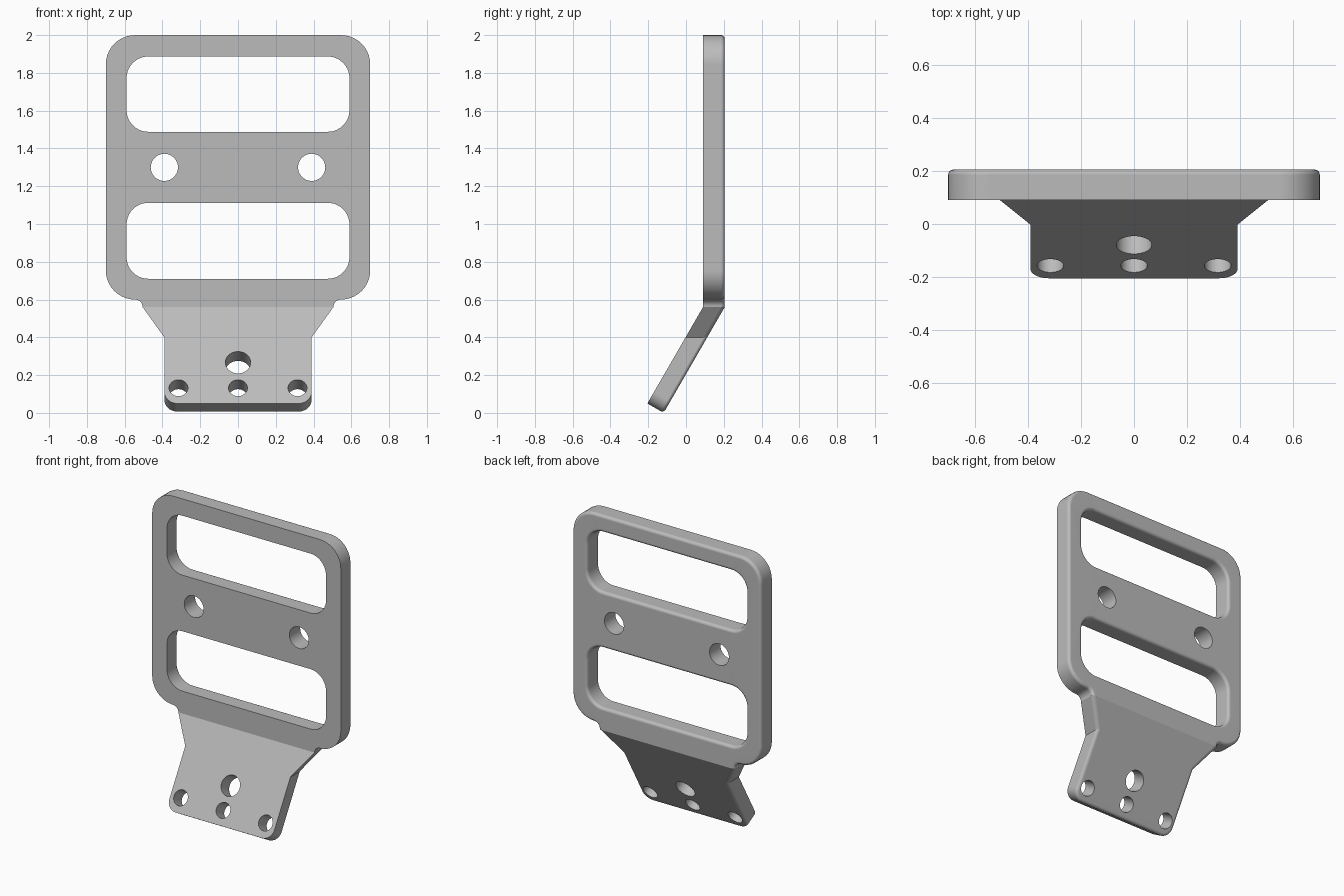
import bpy
import bmesh
from math import sin, cos, tan, pi, radians
from mathutils import Vector

cube = bpy.data.objects.get("Cube")
if cube:
    bpy.data.objects.remove(cube)

FRONT_Y, THICK, ROUND = 0.09, 0.115, 0.02
BEND_Z, TILT = 0.56, radians(30)


def unbent(z):
    """Height on the flat blank of a tab point that ends up at height z."""
    return BEND_Z - (BEND_Z - z) / cos(TILT)


def arc(x, z, r, start, end, steps=10):
    angles = [radians(start + (end - start) * i / steps) for i in range(steps + 1)]
    return [Vector((x + r * cos(a), z + r * sin(a))) for a in angles]


def clean(points):
    return [p for i, p in enumerate(points) if (p - points[i - 1]).length > 1e-4]


def slot(half, low, high, r):
    pts = []
    for i, (sx, z) in enumerate([(1, high - r), (-1, high - r), (-1, low + r), (1, low + r)]):
        pts += arc(sx * (half - r), z, r, i * 90, i * 90 + 90)
    return clean(pts)[::-1]


def circle(x, z, r):
    return clean(arc(x, z, r, 0, -360, 40))


def inset(points, dist):
    """Move a loop towards its left, into the material."""
    out = []
    for i, p in enumerate(points):
        a = (p - points[i - 1]).normalized()
        b = (points[(i + 1) % len(points)] - p).normalized()
        n1, n2 = Vector((-a.y, a.x)), Vector((-b.y, b.x))
        out.append(p + (n1 + n2) * dist / (1 + n1.dot(n2)))
    return out


# Outline of the flat blank: right half from bottom to top, then mirrored
half = arc(0.32, unbent(0.05) + 0.07, 0.07, 270, 360)
half.append(Vector((0.39, unbent(0.4))))
half += arc(0.545, 0.56, 0.04, 180, 90)
half += arc(0.545, 0.755, 0.155, 270, 360)
half += arc(0.545, 1.845, 0.155, 0, 90)
outline = clean(half + [Vector((-p.x, p.y)) for p in reversed(half)])

rounded = [outline, slot(0.59, 0.71, 1.112, 0.115), slot(0.59, 1.488, 1.887, 0.115)]
plain = [circle(x, 1.3, 0.072) for x in (-0.39, 0.39)]
plain += [circle(x, unbent(0.132), 0.05) for x in (-0.315, 0, 0.315)]
plain.append(circle(0, unbent(0.267), 0.067))

# Walls: rings from the front face to the back face, rounded at the back
bm = bmesh.new()
caps = ([], [])
STEPS = 5
soft = [(0, 0)]
for k in range(STEPS + 1):
    a = k / STEPS * pi / 2
    soft.append((ROUND * (1 - cos(a)), THICK - ROUND + ROUND * sin(a)))

for loops, levels in ((rounded, soft), (plain, [(0, 0), (0, THICK)])):
    for loop in loops:
        rings = [[bm.verts.new((p.x, depth, p.y)) for p in inset(loop, d)]
                 for d, depth in levels]
        n = len(loop)
        for lo, hi in zip(rings, rings[1:]):
            for i in range(n):
                j = (i + 1) % n
                bm.faces.new((lo[i], lo[j], hi[j], hi[i]))
        for cap, ring in zip(caps, (rings[0], rings[-1])):
            cap += [bm.edges.get((ring[i - 1], ring[i])) for i in range(n)]

# Front and back faces with their openings
for cap, side in zip(caps, (-1, 1)):
    bmesh.ops.triangle_fill(bm, edges=cap, use_beauty=True, normal=(0, side, 0))

# Crease lines, then fold the tab forward
for z in (BEND_Z, unbent(0.4), unbent(0.345)):
    bmesh.ops.bisect_plane(bm, geom=bm.verts[:] + bm.edges[:] + bm.faces[:], dist=1e-5,
                           plane_co=(0, 0, z), plane_no=(0, 0, 1))
for v in bm.verts:
    depth, drop = v.co.y, (BEND_Z - v.co.z) * cos(TILT)
    v.co.y += FRONT_Y
    if drop > 0:
        v.co.y -= drop * tan(TILT)
        v.co.z = BEND_Z - drop
        if drop > 0.19:  # end and holes run square to the tilted tab
            v.co.y -= depth * sin(TILT) ** 2
            v.co.z -= depth * sin(TILT) * cos(TILT)
bmesh.ops.recalc_face_normals(bm, faces=bm.faces[:])

mesh = bpy.data.meshes.new("bent_plate")
bm.to_mesh(mesh)
bm.free()
plate = bpy.data.objects.new("bent_plate", mesh)
bpy.context.collection.objects.link(plate)

grey = bpy.data.materials.new("plain grey")
grey.use_nodes = True
colour = (0.5, 0.5, 0.5, 1)
grey.diffuse_color = colour
grey.node_tree.nodes["Principled BSDF"].inputs["Base Color"].default_value = colour
mesh.materials.append(grey)

bpy.ops.object.select_all(action='DESELECT')
plate.select_set(True)
bpy.context.view_layer.objects.active = plate
bpy.ops.object.shade_smooth_by_angle(angle=radians(25))
weighted = plate.modifiers.new("even_shading", 'WEIGHTED_NORMAL')
weighted.keep_sharp = True
weighted.weight = 100
